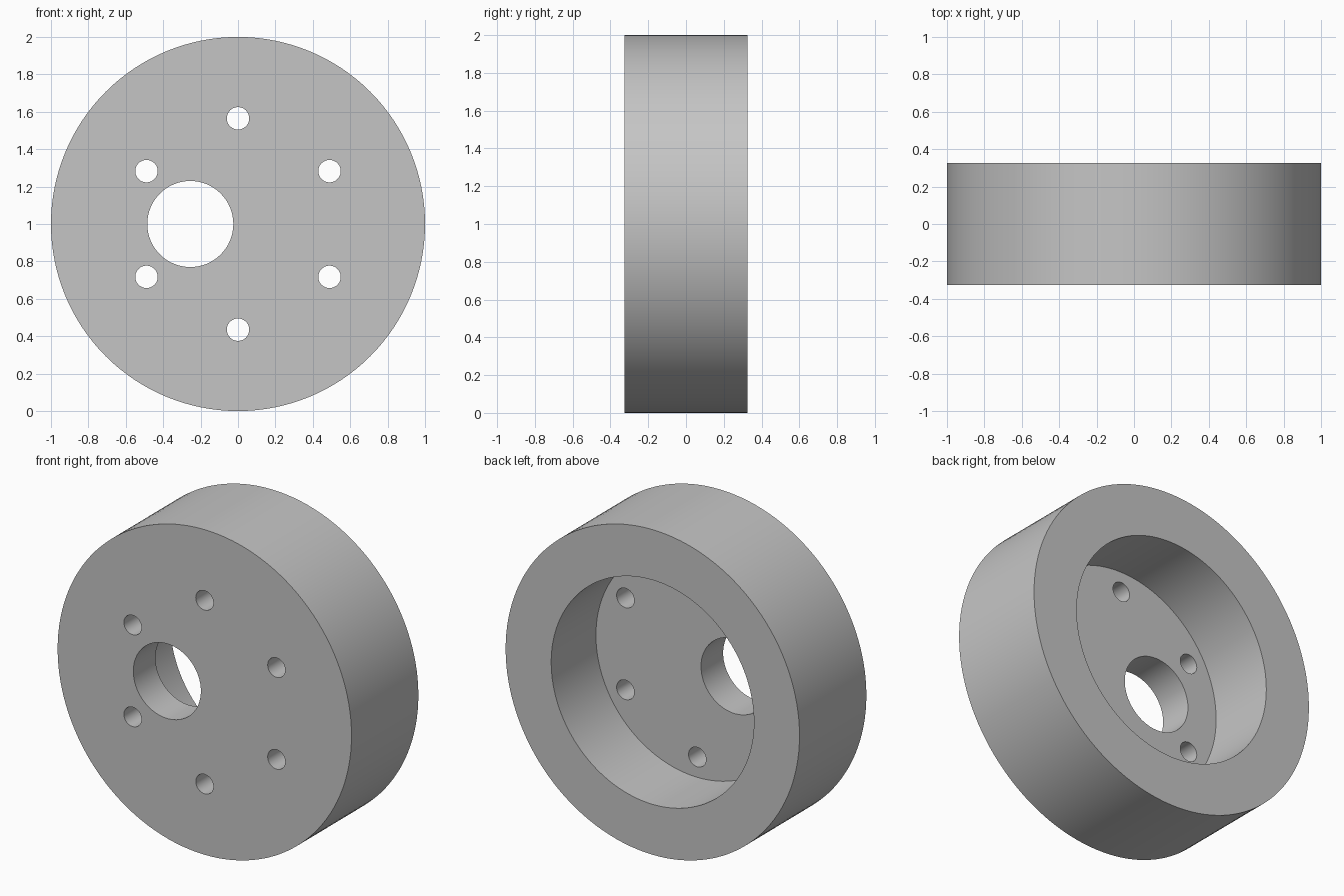
import bpy
import math

cube = bpy.data.objects.get("Cube")
if cube:
    bpy.data.objects.remove(cube, do_unlink=True)

HALF = 0.325          # half the thickness of the disc
FLOOR = -0.11         # depth reached by the rear recess
BOLT_CIRCLE = 0.565

grey = bpy.data.materials.new("machined grey")
grey.use_nodes = True
colour = (0.56, 0.56, 0.56, 1)
grey.diffuse_color = colour
grey.node_tree.nodes["Principled BSDF"].inputs["Base Color"].default_value = colour


def cylinder(name, radius, y0, y1, x=0, z=1, sides=64):
    """Cylinder lying along y, from y0 to y1."""
    bpy.ops.mesh.primitive_cylinder_add(
        vertices=sides, radius=radius, depth=y1 - y0,
        location=(x, (y0 + y1) / 2, z), rotation=(math.pi / 2, 0, 0))
    obj = bpy.context.object
    obj.name = name
    obj.data.materials.append(grey)
    return obj


# Solid disc
disc = cylinder("eccentric_disc", 1, -HALF, HALF, sides=128)

# Rear recess, offset shaft bore and ring of bolt holes
cutters = [
    cylinder("recess_cutter", 0.69, FLOOR, HALF + 0.2, sides=128),
    cylinder("bore_cutter", 0.23, -HALF - 0.2, FLOOR + 0.2, x=-0.255),
]
for i in range(6):
    a = math.radians(30 + 60 * i)
    cutters.append(cylinder("bolt_hole_cutter", 0.06, -HALF - 0.2, FLOOR + 0.2,
                            x=BOLT_CIRCLE * math.cos(a),
                            z=1 + BOLT_CIRCLE * math.sin(a), sides=32))

bpy.ops.object.select_all(action="DESELECT")
disc.select_set(True)
bpy.context.view_layer.objects.active = disc
for cutter in cutters:
    cutter.hide_render = True
    mod = disc.modifiers.new(cutter.name, "BOOLEAN")
    mod.operation = "DIFFERENCE"
    mod.solver = "EXACT"
    mod.object = cutter
    bpy.ops.object.modifier_apply(modifier=mod.name)
    bpy.data.objects.remove(cutter, do_unlink=True)

# Smooth round walls, crisp rims
bpy.ops.object.shade_smooth_by_angle(angle=math.radians(30))
